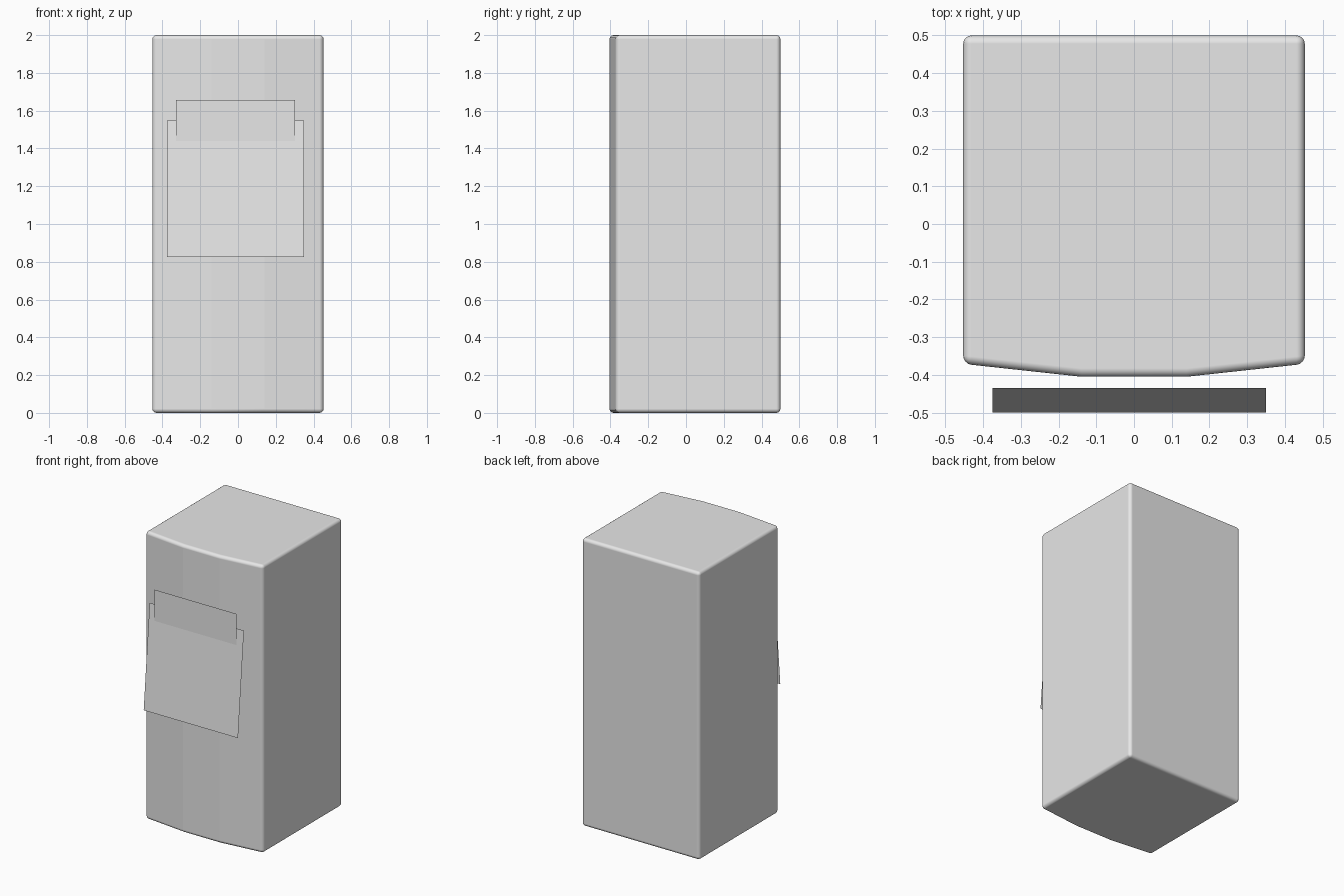
import bpy, bmesh

if "Cube" in bpy.data.objects:
    bpy.data.objects.remove(bpy.data.objects["Cube"])

grey = bpy.data.materials.new("plain grey")
grey.diffuse_color = (0.8, 0.8, 0.8, 1)
grey.use_nodes = True
grey.node_tree.nodes["Principled BSDF"].inputs["Base Color"].default_value = grey.diffuse_color


def make_object(name, bm):
    mesh = bpy.data.meshes.new(name)
    bm.to_mesh(mesh)
    bm.free()
    obj = bpy.data.objects.new(name, mesh)
    bpy.context.collection.objects.link(obj)
    mesh.materials.append(grey)
    return obj


def sheet(name, x0, x1, bottom, top):
    """Flat sheet facing the front; bottom and top are (y, z)."""
    bm = bmesh.new()
    corners = [(x0, *bottom), (x1, *bottom), (x1, *top), (x0, *top)]
    bm.faces.new([bm.verts.new(c) for c in corners])
    return make_object(name, bm)


# Cabinet body: footprint with a three-facet bowed front, extruded upwards
half = [(0.14, -0.405), (0.453, -0.371), (0.453, 0.5)]
outline = half + [(-x, y) for x, y in reversed(half)]
bm = bmesh.new()
base = bm.faces.new([bm.verts.new((x, y, 0)) for x, y in outline])
result = bmesh.ops.extrude_face_region(bm, geom=[base])
top_verts = [v for v in result["geom"] if isinstance(v, bmesh.types.BMVert)]
bmesh.ops.translate(bm, verts=top_verts, vec=(0, 0, 2))
bmesh.ops.recalc_face_normals(bm, faces=bm.faces)
body = make_object("cabinet_body", bm)

# Rounded outer edges; the shallow front creases stay unbevelled
bevel = body.modifiers.new("rounded edges", "BEVEL")
bevel.width = 0.022
bevel.segments = 4
bevel.limit_method = "ANGLE"
bevel.angle_limit = 0.6
bevel.harden_normals = True
bpy.context.view_layer.objects.active = body
body.select_set(True)
bpy.ops.object.shade_smooth_by_angle(angle=0.09)

# Paper notice leaning outwards at the bottom, and the tape strip holding it
sheet("paper_notice", -0.375, 0.35, (-0.5, 0.825), (-0.435, 1.547))
sheet("tape_strip", -0.327, 0.303, (-0.45, 1.44), (-0.45, 1.657))
